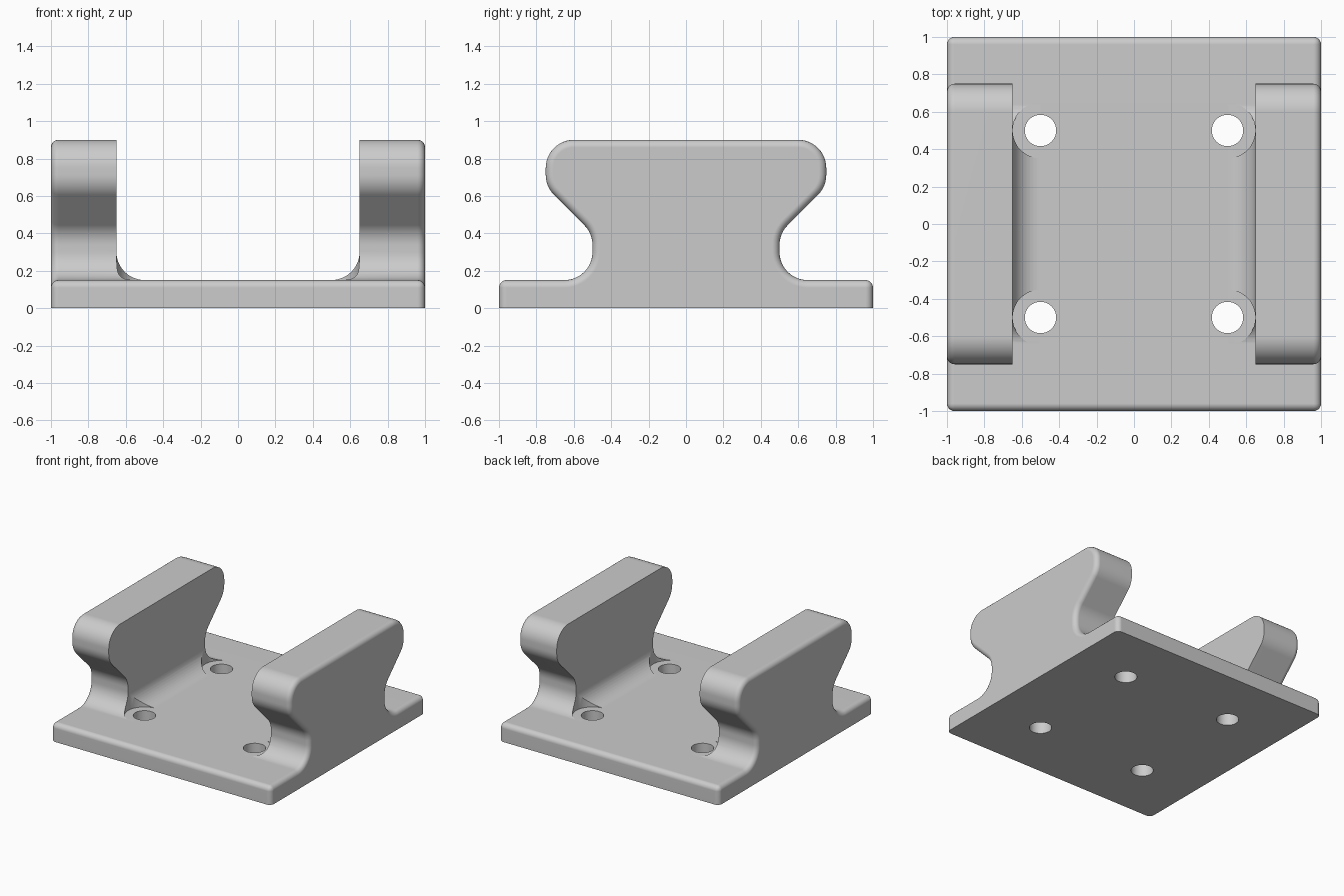
import bpy, bmesh, math

default = bpy.data.objects.get("Cube")
if default:
    bpy.data.objects.remove(default, do_unlink=True)

PLATE, TOP, FILLET, EDGE = 0.15, 0.9, 0.15, 0.04
INNER, HOLE = 0.65, 0.5

grey = bpy.data.materials.new("light grey")
grey.use_nodes = True
colour = (0.6, 0.6, 0.6, 1)
grey.diffuse_color = colour
grey.node_tree.nodes["Principled BSDF"].inputs["Base Color"].default_value = colour


def arc(cx, cy, r, start, end, steps=12):
    """Points along an arc, angles in degrees."""
    angles = [math.radians(start + (end - start) * i / steps) for i in range(steps + 1)]
    return [(cx + r * math.cos(a), cy + r * math.sin(a)) for a in angles]


def mirrored(half):
    """Close a half outline by mirroring it across the first axis."""
    return half + [(-a, b) for a, b in reversed(half)]


def prism(name, outline, axis, low, high, round_edge=None):
    """Extrude an outline along an axis, rounding the edges picked by a rule."""
    place = {"x": lambda a, b, h: (h, a, b),
             "y": lambda a, b, h: (a, h, b),
             "z": lambda a, b, h: (a, b, h)}[axis]
    bm = bmesh.new()
    bottom, top = [[bm.verts.new(place(a, b, h)) for a, b in outline] for h in (low, high)]
    bm.faces.new(bottom)
    bm.faces.new(top)
    for i in range(len(outline)):
        bm.faces.new((bottom[i - 1], bottom[i], top[i], top[i - 1]))
    bmesh.ops.recalc_face_normals(bm, faces=bm.faces)
    if round_edge:
        bmesh.ops.bevel(bm, geom=[e for e in bm.edges if round_edge(e)], offset=EDGE,
                        offset_type="OFFSET", segments=5, profile=0.5,
                        affect="EDGES", clamp_overlap=False)
    mesh = bpy.data.meshes.new(name)
    bm.to_mesh(mesh)
    bm.free()
    mesh.materials.append(grey)
    obj = bpy.data.objects.new(name, mesh)
    bpy.context.collection.objects.link(obj)
    return obj


def outer_rim(edge):
    """Edges around both outer sides and along the plate ends, not the underside."""
    a, b = (v.co for v in edge.verts)
    if max(a.z, b.z) < 0.01:
        return False
    on_side = abs(a.x - b.x) < 0.01
    plate_end = min(abs(a.y), abs(b.y)) > 0.99
    return on_side or plate_end


# Side profile: plate, rounded foot, narrow neck, slanted undercut, rounded head
tangent = FILLET * math.tan(math.radians(22.5))
neck, head = 0.5, 0.75
half = [(1, 0), (1, PLATE)]
half += arc(neck + FILLET, PLATE + FILLET, FILLET, 270, 180)
half += arc(neck + FILLET, 0.4 - tangent, FILLET, 180, 135, 6)
half += arc(head - FILLET, 0.65 + tangent, FILLET, -45, 0, 6)
half += arc(head - FILLET, TOP - FILLET, FILLET, 0, 90)
body = prism("cradle_bracket", mirrored(half), "x", -1, 1, outer_rim)

# Open channel between the walls, with a rounded foot on each side
floor = PLATE + 0.0005
channel = [(INNER, 1.2)] + arc(INNER - FILLET, floor + FILLET, FILLET, 0, -90)
cutters = [prism("channel_cutter", mirrored(channel), "y", -1.2, 1.2)]

# Screw holes, each with a round clearance through the channel foot
for x in (-HOLE, HOLE):
    for y in (-HOLE, HOLE):
        clearance = arc(x, y, 0.149, 0, 360, 48)[:-1]
        bore = arc(x, y, 0.084, 0, 360, 40)[:-1]
        cutters.append(prism("clearance_cutter", clearance, "z", PLATE + 0.001, 0.5))
        cutters.append(prism("bore_cutter", bore, "z", -0.1, 0.4))

bpy.ops.object.select_all(action="DESELECT")
bpy.context.view_layer.objects.active = body
body.select_set(True)
for cutter in cutters:
    cutter.hide_render = True
    cut = body.modifiers.new("cut", "BOOLEAN")
    cut.operation = "DIFFERENCE"
    cut.solver = "EXACT"
    cut.object = cutter
    bpy.ops.object.modifier_apply(modifier=cut.name)
    bpy.data.objects.remove(cutter, do_unlink=True)

# Smooth fillets with flat, undistorted broad faces
bpy.ops.object.shade_smooth_by_angle(angle=math.radians(30))
weighted = body.modifiers.new("flat broad faces", "WEIGHTED_NORMAL")
weighted.keep_sharp = True
